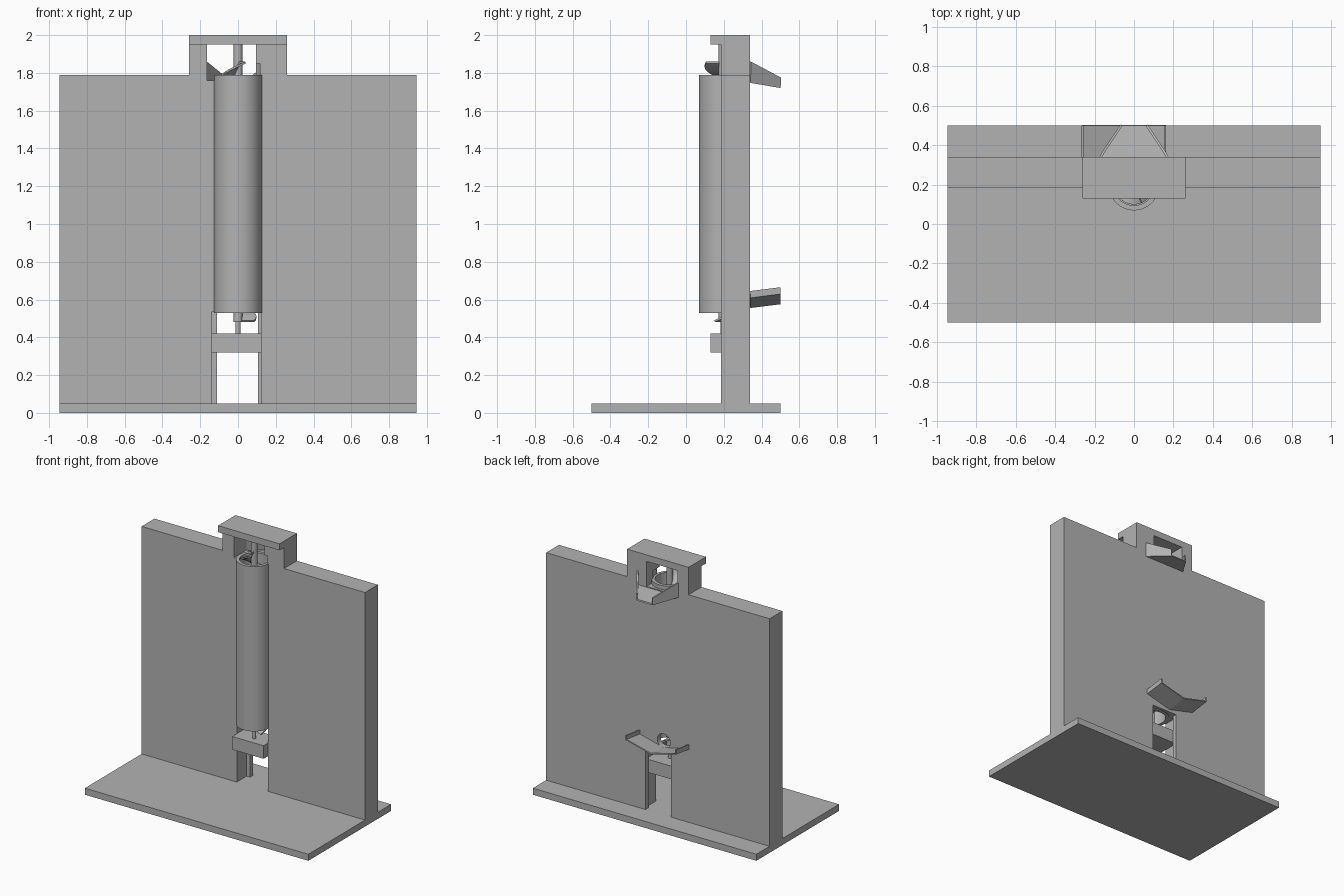
import bpy, bmesh, math
from mathutils import Matrix

cube = bpy.data.objects.get("Cube")
if cube:
    bpy.data.objects.remove(cube, do_unlink=True)

grey = bpy.data.materials.new("plain grey")
grey.use_nodes = True
grey.diffuse_color = (0.45, 0.45, 0.45, 1)
grey.node_tree.nodes["Principled BSDF"].inputs["Base Color"].default_value = (0.45, 0.45, 0.45, 1)

AXIS_Y = 0.196            # depth of the lift tube axis
WALL_FRONT, WALL_BACK = 0.185, 0.34


def finish(name, bm):
    bmesh.ops.recalc_face_normals(bm, faces=bm.faces)
    mesh = bpy.data.meshes.new(name)
    bm.to_mesh(mesh)
    bm.free()
    mesh.materials.append(grey)
    ob = bpy.data.objects.new(name, mesh)
    bpy.context.collection.objects.link(ob)
    return ob


def activate(ob):
    bpy.ops.object.select_all(action='DESELECT')
    ob.select_set(True)
    bpy.context.view_layer.objects.active = ob


def smooth(ob):
    activate(ob)
    bpy.ops.object.shade_smooth_by_angle(angle=math.radians(30))


def box(name, x, y, z):
    bm = bmesh.new()
    bmesh.ops.create_cube(bm, size=1)
    for v in bm.verts:
        v.co = [lo + (c + 0.5) * (hi - lo) for c, (lo, hi) in zip(v.co, (x, y, z))]
    return finish(name, bm)


def rod(name, r, z0, z1):
    bm = bmesh.new()
    bmesh.ops.create_cone(bm, cap_ends=True, segments=64, radius1=r, radius2=r, depth=z1 - z0,
                          matrix=Matrix.Translation((0, AXIS_Y, (z0 + z1) / 2)))
    return finish(name, bm)


def sheet(name, rows, thickness, offset=0):
    """Strip of quads between neighbouring rows of points, thickened."""
    bm = bmesh.new()
    grid = [[bm.verts.new(p) for p in row] for row in rows]
    for a, b in zip(grid, grid[1:]):
        for i in range(len(a) - 1):
            bm.faces.new((a[i], a[i + 1], b[i + 1], b[i]))
    ob = finish(name, bm)
    mod = ob.modifiers.new("thickness", 'SOLIDIFY')
    mod.thickness = thickness
    mod.offset = offset
    activate(ob)
    bpy.ops.object.modifier_apply(modifier=mod.name)
    return ob


def cut(ob, cutter):
    mod = ob.modifiers.new("cut", 'BOOLEAN')
    mod.operation = 'DIFFERENCE'
    mod.solver = 'EXACT'
    mod.object = cutter
    activate(ob)
    bpy.ops.object.modifier_apply(modifier=mod.name)


def discard(*cutters):
    for c in cutters:
        bpy.data.objects.remove(c, do_unlink=True)


# base plate
box("base_plate", (-0.945, 0.945), (-0.5, 0.5), (0, 0.05))

# upright wall with raised head
bm = bmesh.new()
half = [(0.945, 0.05), (0.945, 1.79), (0.26, 1.79), (0.26, 2.0)]
outline = half + [(-x, z) for x, z in reversed(half)]
face = bm.faces.new([bm.verts.new((x, WALL_FRONT, z)) for x, z in outline])
side = bmesh.ops.extrude_face_region(bm, geom=[face])["geom"]
bmesh.ops.translate(bm, vec=(0, WALL_BACK - WALL_FRONT, 0),
                    verts=[v for v in side if isinstance(v, bmesh.types.BMVert)])
wall = finish("upright_wall", bm)

# ball inlet cutter, shared by wall and tube
bm = bmesh.new()
bmesh.ops.create_cone(bm, cap_ends=True, segments=48, radius1=0.055, radius2=0.055, depth=0.17,
                      matrix=Matrix.Translation((-0.05, 0.285, 0.615)) @ Matrix.Rotation(math.pi / 2, 4, 'X'))
inlet = finish("inlet_cutter", bm)

# wall openings: stepped slot, tube bore, outlet window, inlet
openings = [
    box("slot_cutter", (-0.14, 0.125), (0.1, 0.305), (0.05, 0.535)),
    box("rear_slot_cutter", (-0.11, 0.105), (0.2, 0.4), (0.05, 0.535)),
    rod("bore_cutter", 0.118, 0.45, 1.85),
    box("window_cutter", (-0.165, 0.095), (0.1, 0.4), (1.76, 1.95)),
]
for c in openings + [inlet]:
    cut(wall, c)
smooth(wall)
discard(*openings)

# cap overhang on the head
box("head_overhang", (-0.26, 0.26), (0.13, WALL_FRONT), (1.95, 2.0))

# hollow lift tube
tube = rod("lift_tube", 0.127, 0.53, 1.79)
hollow = rod("hollow_cutter", 0.102, 0.4, 1.9)
cut(tube, hollow)
cut(tube, inlet)
smooth(tube)
discard(hollow, inlet)

# screw shaft, pin and bearing block
smooth(rod("screw_shaft", 0.023, 0.48, 1.95))
smooth(rod("shaft_pin", 0.013, 0.41, 0.48))
box("bearing_block", (-0.14, 0.125), (0.13, 0.305), (0.32, 0.42))

# screw blade
PITCH, Z0, Z1, END = 0.28, 0.485, 1.855, math.radians(-66)
rows = []
steps = 200
for i in range(steps + 1):
    z = Z0 + (Z1 - Z0) * i / steps
    a = END + (z - Z1) / PITCH * math.tau
    rows.append([(r * math.cos(a), AXIS_Y + r * math.sin(a), z) for r in (0.02, 0.097)])
smooth(sheet("screw_blade", rows, 0.01))

# upper outlet chute, narrowing away from the wall
near = [(-0.17, 1.86), (-0.17, 1.75), (0.17, 1.75), (0.17, 1.86)]
far = [(-0.065, 1.775), (-0.065, 1.725), (0.065, 1.725), (0.065, 1.775)]
sheet("outlet_chute", [[(x, WALL_BACK, z) for x, z in near],
                       [(x, 0.5, z) for x, z in far]], 0.012)

# lower V-shaped inlet chute with lips
vee = [(-0.26, 0.645), (-0.26, 0.612), (-0.05, 0.56), (0.157, 0.612), (0.157, 0.645)]
sheet("inlet_chute", [[(x, WALL_BACK, z) for x, z in vee],
                      [(x, 0.5, z + 0.02) for x, z in vee]], 0.01)
